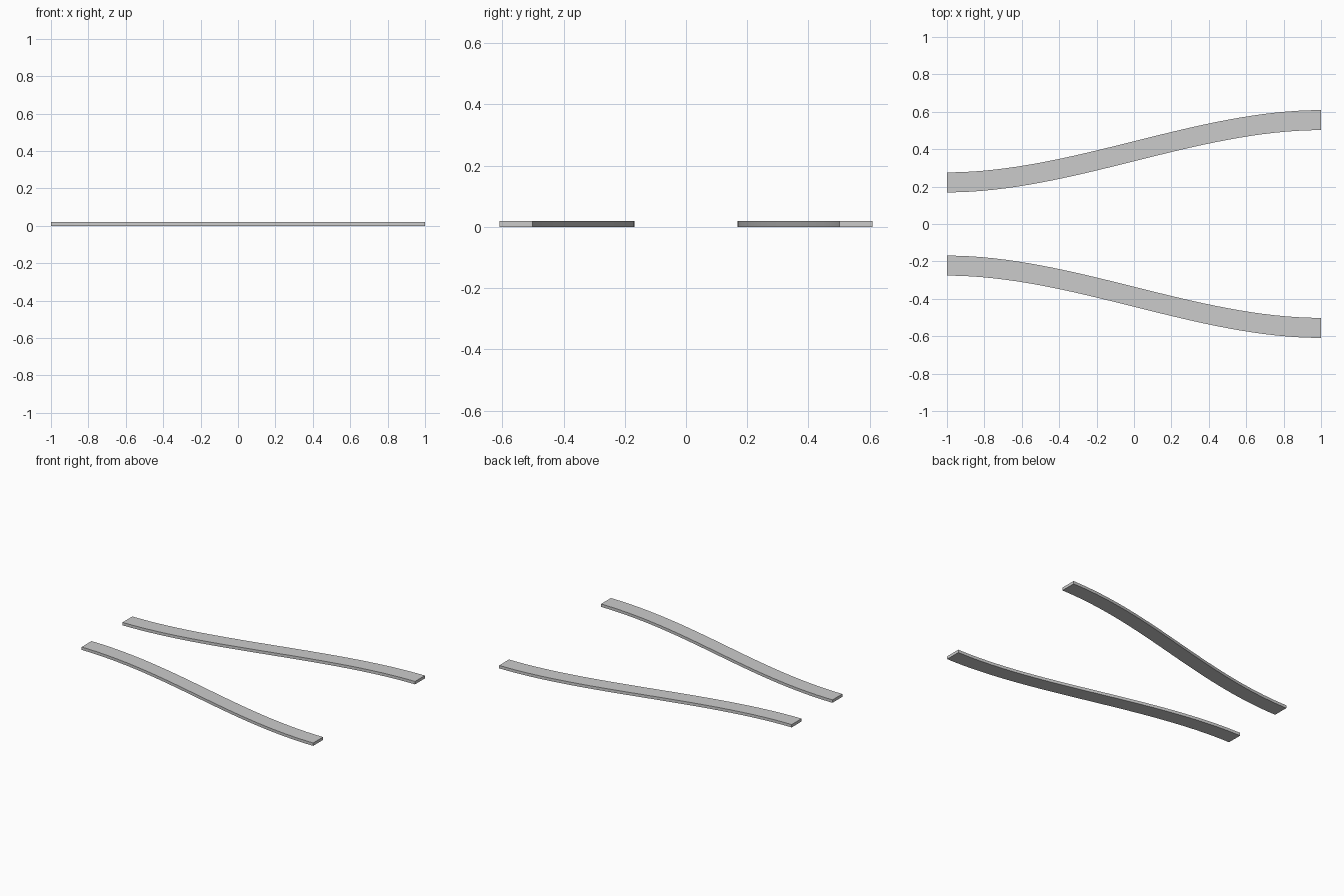
import bpy, bmesh

if "Cube" in bpy.data.objects:
    bpy.data.objects.remove(bpy.data.objects["Cube"])

SEGMENTS = 32
WIDTH, HEIGHT = 0.107, 0.02
NEAR, SHIFT = 0.169, 0.333   # inner edge at the narrow end, sideways travel


def curved_strip(name, side):
    """Flat bar that follows an S-curve away from the centre line."""
    bm = bmesh.new()
    rings = []
    for i in range(SEGMENTS + 1):
        t = i / SEGMENTS
        x = -1 + 2 * t
        inner = NEAR + SHIFT * t * t * (3 - 2 * t)
        outer = inner + WIDTH
        section = [(inner, 0), (outer, 0), (outer, HEIGHT), (inner, HEIGHT)]
        rings.append([bm.verts.new((x, side * y, z)) for y, z in section])
    for a, b in zip(rings, rings[1:]):
        for k in range(4):
            n = (k + 1) % 4
            bm.faces.new((a[k], a[n], b[n], b[k]))
    # End caps
    bm.faces.new(rings[0])
    bm.faces.new(rings[-1])
    bmesh.ops.recalc_face_normals(bm, faces=bm.faces[:])
    mesh = bpy.data.meshes.new(name)
    bm.to_mesh(mesh)
    bm.free()
    obj = bpy.data.objects.new(name, mesh)
    bpy.context.collection.objects.link(obj)
    # Smooth bends, sharp long edges
    bpy.ops.object.select_all(action='DESELECT')
    obj.select_set(True)
    bpy.context.view_layer.objects.active = obj
    bpy.ops.object.shade_smooth_by_angle()


# Mirrored pair of strips
curved_strip("back_strip", 1)
curved_strip("front_strip", -1)
